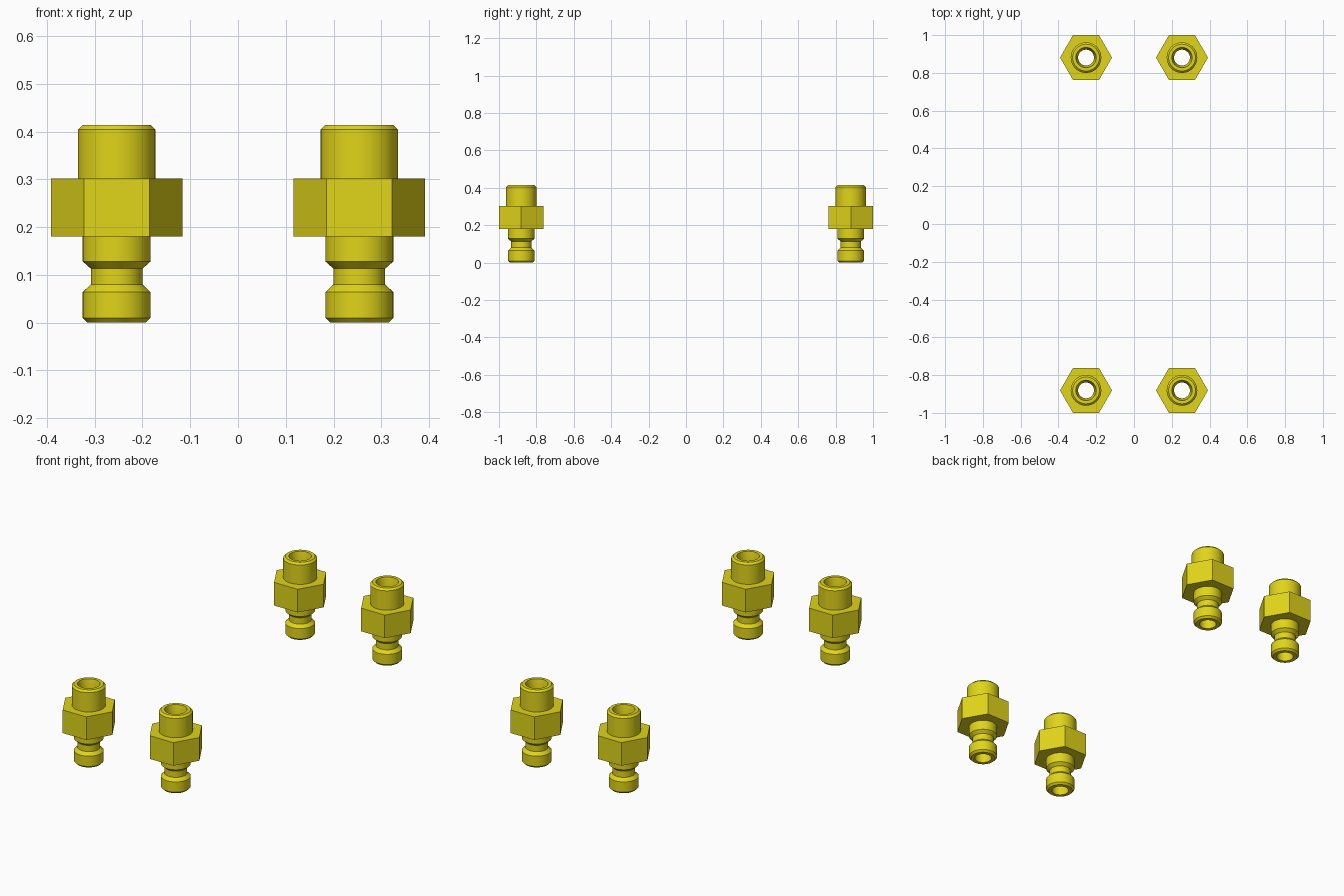
import bpy, bmesh, math

if "Cube" in bpy.data.objects:
    bpy.data.objects.remove(bpy.data.objects["Cube"])

SEG = 48  # multiple of 6 so hexagon corners fall on segments
HEX_APOTHEM = 0.119

# Closed section (radius, height); "hex" marks the hexagonal collar
PROFILE = [
    (0.042, 0.0), (0.061, 0.0), (0.071, 0.010), (0.071, 0.064),
    (0.054, 0.080), (0.054, 0.113), (0.071, 0.128), (0.071, 0.180),
    ("hex", 0.180), ("hex", 0.302),
    (0.081, 0.302), (0.081, 0.404), (0.071, 0.414),
    (0.054, 0.414), (0.042, 0.358),
]


def radius_at(r, angle):
    if r != "hex":
        return r
    sector = math.pi / 3
    return HEX_APOTHEM / math.cos(angle % sector - sector / 2)


def fitting_mesh():
    bm = bmesh.new()
    rings = []
    for r, z in PROFILE:
        ring = []
        for i in range(SEG):
            a = 2 * math.pi * i / SEG
            rad = radius_at(r, a)
            ring.append(bm.verts.new((rad * math.cos(a), rad * math.sin(a), z)))
        rings.append(ring)
    for k, lower in enumerate(rings):
        upper = rings[(k + 1) % len(rings)]
        for i in range(SEG):
            j = (i + 1) % SEG
            bm.faces.new((lower[i], lower[j], upper[j], upper[i]))
    bmesh.ops.recalc_face_normals(bm, faces=bm.faces)
    mesh = bpy.data.meshes.new("hose_fitting")
    bm.to_mesh(mesh)
    bm.free()
    return mesh


# Brass-yellow material
brass = bpy.data.materials.new("yellow_brass")
brass.diffuse_color = (0.75, 0.66, 0.01, 1)
brass.use_nodes = True
brass.node_tree.nodes["Principled BSDF"].inputs["Base Color"].default_value = brass.diffuse_color

mesh = fitting_mesh()
mesh.materials.append(brass)

# Four identical fittings at the corners of a rectangle
for y, row in ((-0.881, "front"), (0.881, "back")):
    for x, side in ((-0.254, "left"), (0.254, "right")):
        ob = bpy.data.objects.new(f"{row}_{side}_fitting", mesh.copy())
        ob.location = (x, y, 0)
        bpy.context.collection.objects.link(ob)
        bpy.ops.object.select_all(action="DESELECT")
        ob.select_set(True)
        bpy.context.view_layer.objects.active = ob
        bpy.ops.object.shade_smooth_by_angle(angle=math.radians(25))
